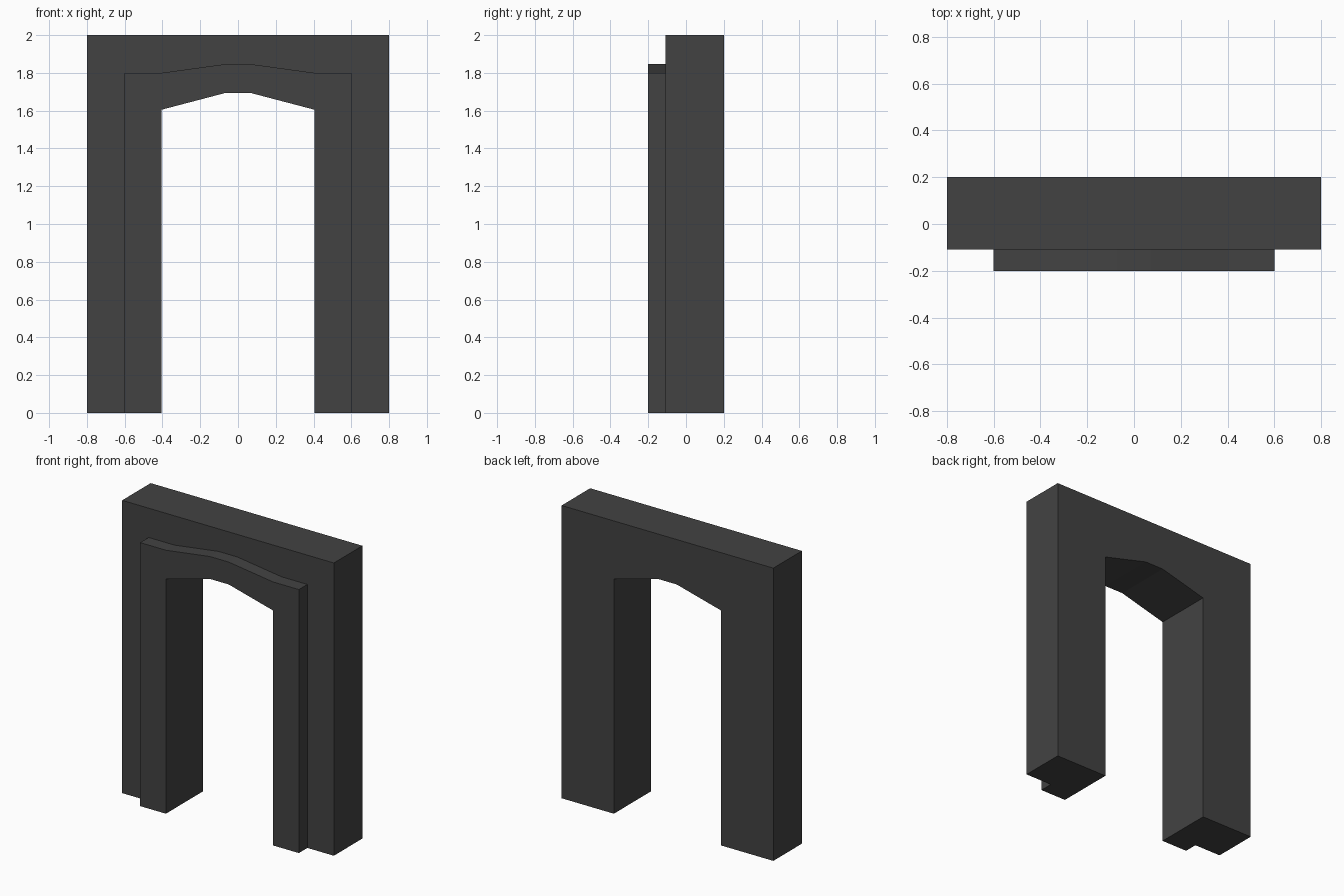
import bpy, bmesh

if "Cube" in bpy.data.objects:
    bpy.data.objects.remove(bpy.data.objects["Cube"])

stone = bpy.data.materials.new("dark_grey")
stone.diffuse_color = (0.055, 0.055, 0.055, 1)
stone.use_nodes = True
stone.node_tree.nodes["Principled BSDF"].inputs["Base Color"].default_value = stone.diffuse_color


def mirrored(half):
    """Right half of a path (outside to centre) continued to the left side."""
    return half + [(-x, z) for x, z in reversed(half)]


def arch(name, outer_half, inner_half, y_front, y_back, back_cap=True):
    """Extrude the arch-shaped outline between two depths."""
    outline = mirrored(outer_half) + mirrored(inner_half)[::-1]
    bm = bmesh.new()
    front = [bm.verts.new((x, y_front, z)) for x, z in outline]
    back = [bm.verts.new((x, y_back, z)) for x, z in outline]
    n = len(outline)
    bm.faces.new(front)
    if back_cap:
        bm.faces.new(back[::-1])
    for i in range(n):
        j = (i + 1) % n
        bm.faces.new((front[j], front[i], back[i], back[j]))
    bmesh.ops.recalc_face_normals(bm, faces=bm.faces[:])
    # Make sure the front faces -y
    bm.faces.ensure_lookup_table()
    if bm.faces[0].normal.y > 0:
        bmesh.ops.reverse_faces(bm, faces=bm.faces[:])
    bmesh.ops.triangulate(bm, faces=[f for f in bm.faces if len(f.verts) > 4])
    mesh = bpy.data.meshes.new(name)
    bm.to_mesh(mesh)
    bm.free()
    mesh.materials.append(stone)
    obj = bpy.data.objects.new(name, mesh)
    bpy.context.collection.objects.link(obj)
    return obj


# Doorway opening shared by both parts
opening = [(0.405, 0), (0.405, 1.605), (0.07, 1.693)]

# Thick wall block around the opening
arch("wall_block", [(0.8, 0), (0.8, 2.0)], opening, -0.108, 0.2)

# Raised trim on the front, with a gently raised top
arch("front_trim", [(0.6, 0), (0.6, 1.8), (0.405, 1.8), (0.07, 1.846)],
     opening, -0.2, -0.108, back_cap=False)
